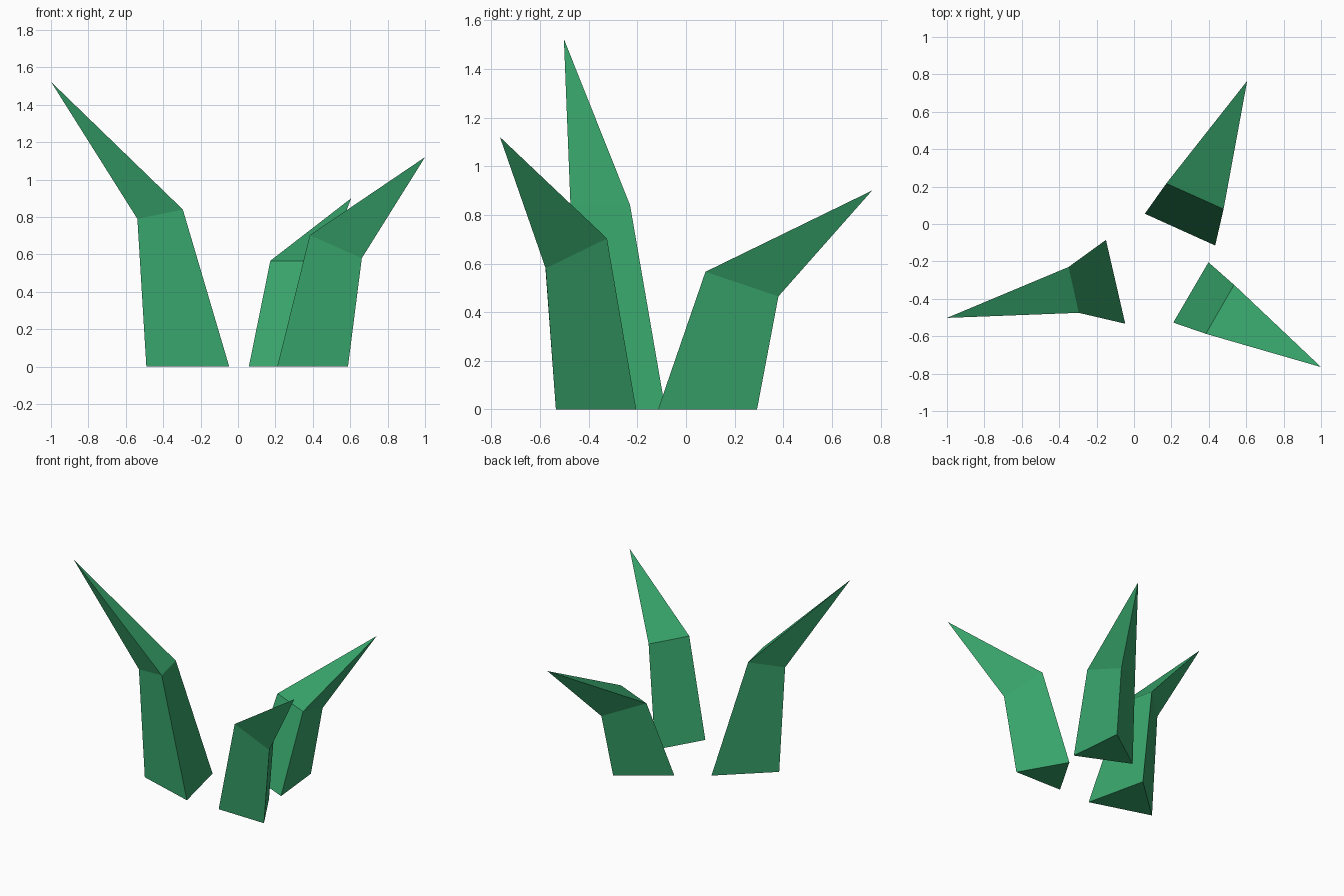
import bpy, bmesh

if "Cube" in bpy.data.objects:
    bpy.data.objects.remove(bpy.data.objects["Cube"])

green = bpy.data.materials.new("leaf_green")
green.diffuse_color = (0.04, 0.38, 0.15, 1)
green.use_nodes = True
green.node_tree.nodes["Principled BSDF"].inputs["Base Color"].default_value = green.diffuse_color


def blade(name, base, mid, tip):
    """Bent three-sided blade: ground triangle, knee triangle, pointed tip."""
    bm = bmesh.new()
    low = [bm.verts.new((x, y, 0)) for x, y in base]
    knee = [bm.verts.new(p) for p in mid]
    top = bm.verts.new(tip)
    bm.faces.new(low[::-1])
    for i in range(3):
        j = (i + 1) % 3
        bm.faces.new((low[i], low[j], knee[j], knee[i]))
        bm.faces.new((knee[i], knee[j], top))
    bmesh.ops.recalc_face_normals(bm, faces=bm.faces)
    mesh = bpy.data.meshes.new(name)
    bm.to_mesh(mesh)
    bm.free()
    mesh.materials.append(green)
    bpy.context.collection.objects.link(bpy.data.objects.new(name, mesh))


# Tall blade leaning left
blade("tall_blade",
      [(-0.15, -0.085), (-0.047, -0.533), (-0.49, -0.395)],
      [(-0.35, -0.23, 0.84), (-0.295, -0.475, 0.84), (-0.538, -0.396, 0.79)],
      (-1.0, -0.502, 1.523))

# Short blade leaning back
blade("short_blade",
      [(0.058, 0.055), (0.434, -0.115), (0.395, 0.292)],
      [(0.173, 0.217, 0.566), (0.479, 0.08, 0.566), (0.43, 0.38, 0.465)],
      (0.605, 0.765, 0.90))

# Medium blade leaning front right
blade("medium_blade",
      [(0.21, -0.527), (0.398, -0.205), (0.588, -0.535)],
      [(0.384, -0.587, 0.703), (0.535, -0.325, 0.703), (0.662, -0.577, 0.58)],
      (1.0, -0.765, 1.12))
